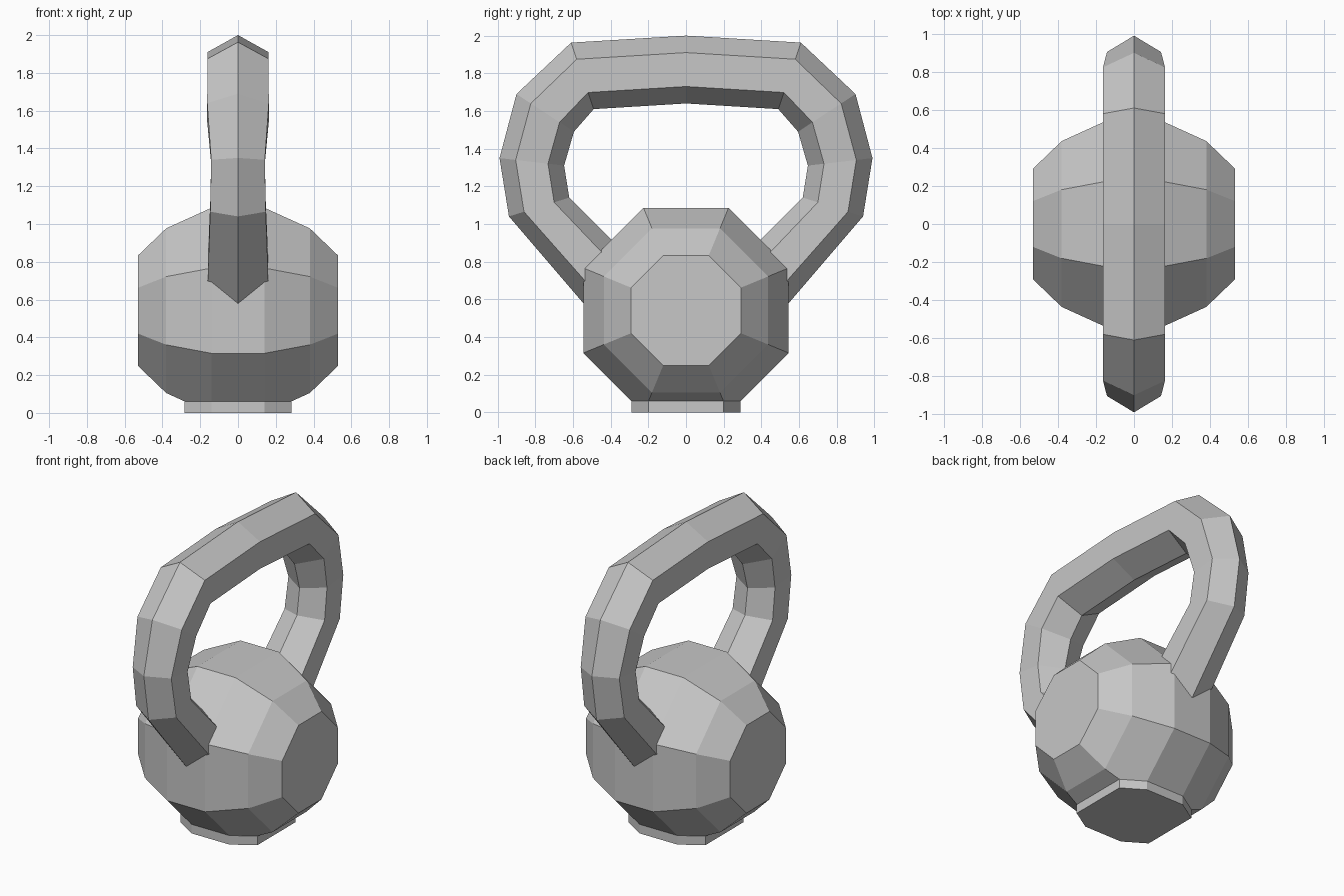
import bpy
import bmesh
from math import cos, sin, pi
from mathutils import Vector

cube = bpy.data.objects.get("Cube")
if cube:
    bpy.data.objects.remove(cube, do_unlink=True)

# Single cast metal colour
metal = bpy.data.materials.new("grey metal")
metal.use_nodes = True
grey = (0.57, 0.57, 0.57, 1.0)
metal.diffuse_color = grey
metal.node_tree.nodes["Principled BSDF"].inputs["Base Color"].default_value = grey


def loft(rings):
    """Join a row of equal-sided rings with quads and cap both ends."""
    bm = bmesh.new()
    rows = [[bm.verts.new(p) for p in ring] for ring in rings]
    n = len(rows[0])
    for a, b in zip(rows, rows[1:]):
        for i in range(n):
            j = (i + 1) % n
            bm.faces.new((a[i], a[j], b[j], b[i]))
    bm.faces.new(rows[0])
    bm.faces.new(rows[-1])
    bmesh.ops.recalc_face_normals(bm, faces=bm.faces)
    return bm


def finish(name, bm):
    mesh = bpy.data.meshes.new(name)
    bm.to_mesh(mesh)
    bm.free()
    mesh.materials.append(metal)
    obj = bpy.data.objects.new(name, mesh)
    bpy.context.collection.objects.link(obj)
    return obj


# Weight: octagonal rings along x, sliced flat at the bottom
CENTRE_Z, BASE_Z = 0.541, 0.06
half = [(0.14, 0.545), (0.38, 0.436), (0.53, 0.292)]
profile = [(-x, r) for x, r in reversed(half)] + half
rings = []
for x, flat in profile:
    r = flat / cos(pi / 8)
    angles = [(k + 0.5) * pi / 4 for k in range(8)]
    rings.append([(x, r * cos(a), CENTRE_Z + r * sin(a)) for a in angles])
ball = loft(rings)
bmesh.ops.bisect_plane(ball, geom=ball.verts[:] + ball.edges[:] + ball.faces[:],
                       plane_co=(0, 0, BASE_Z), plane_no=(0, 0, 1), clear_inner=True)
finish("weight_ball", ball)

# Foot: the slice outline carried down to the ground
outline = [(0.14, 0.29), (0.283, 0.2), (0.283, -0.2), (0.14, -0.29)]
outline += [(-x, -y) for x, y in outline]
finish("foot", loft([[(x, y, z) for x, y in outline] for z in (0, BASE_Z)]))

# Handle: six-sided sections, each given as outer point, inner point, half width
top = [((0, 2.0), (0, 1.64), 0.162)]
side = [
    ((0.61, 1.963), (0.49, 1.61), 0.162),
    ((0.90, 1.69), (0.595, 1.49), 0.163),
    ((0.99, 1.35), (0.647, 1.31), 0.142),
    ((0.94, 1.04), (0.62, 1.14), 0.147),
    ((0.40, 0.41), (0.18, 0.70), 0.168),
]
mirrored = [((-o[0], o[1]), (-i[0], i[1]), w) for o, i, w in reversed(side)]
sections = []
for o, i, w in mirrored + top + side:
    outer, inner = Vector((0, *o)), Vector((0, *i))
    across = Vector((w, 0, 0))
    upper, lower = outer.lerp(inner, 0.25), outer.lerp(inner, 0.75)
    sections.append([outer, upper + across, lower + across,
                     inner, lower - across, upper - across])
finish("handle", loft(sections))
